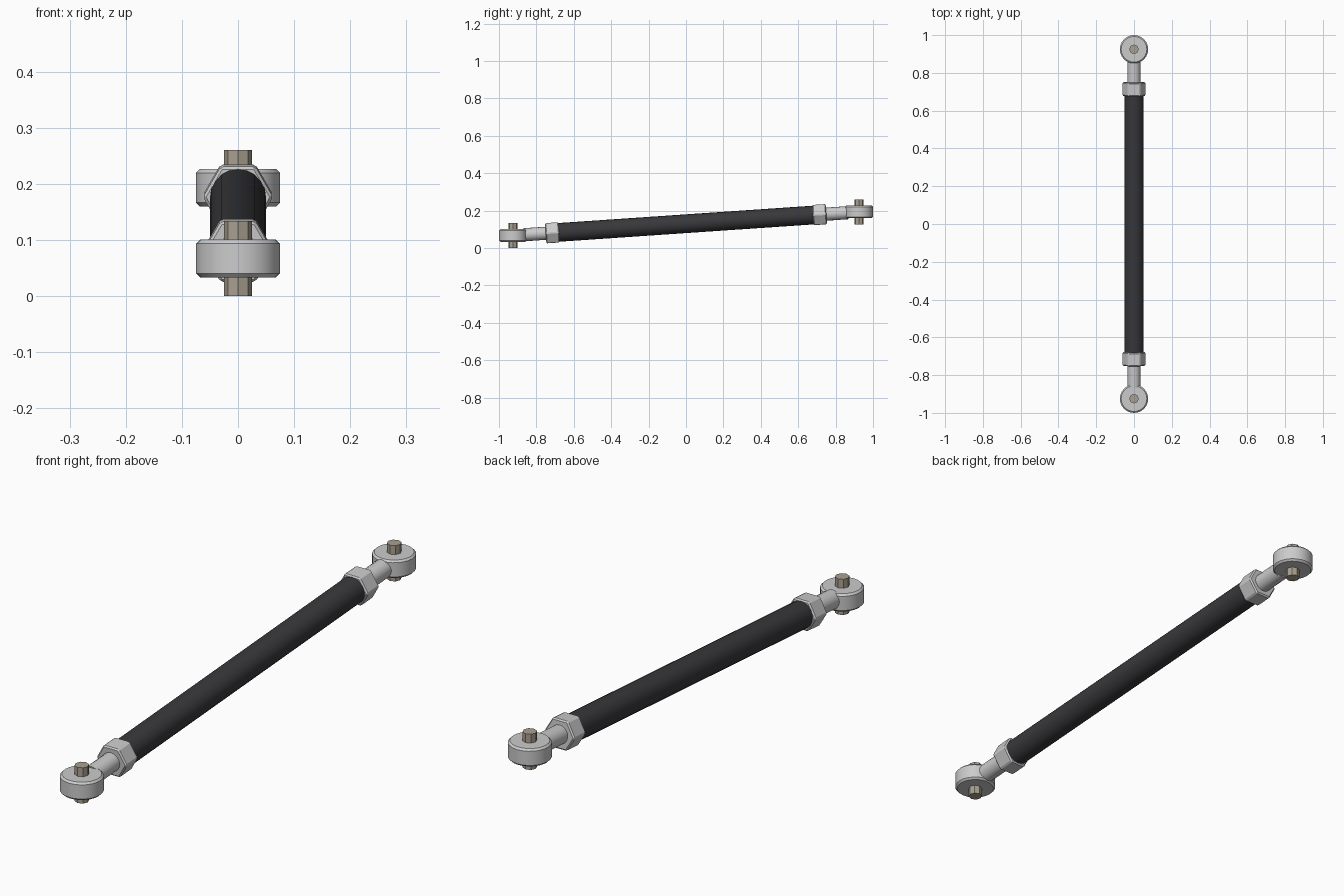
import bpy, bmesh, math
from mathutils import Matrix, Vector

if "Cube" in bpy.data.objects:
    bpy.data.objects.remove(bpy.data.objects["Cube"])

EYE_Y, MID_Z, RISE = 0.925, 0.13, 0.063
TILT = math.atan2(RISE, EYE_Y)


def material(name, color):
    m = bpy.data.materials.new(name)
    m.diffuse_color = (*color, 1)
    m.use_nodes = True
    m.node_tree.nodes["Principled BSDF"].inputs["Base Color"].default_value = m.diffuse_color
    return m


def lathe(name, profile, sides, matrix, mat=None, smooth=True, bevel=0):
    """Closed solid: (radius, height) rings around local z, capped at both ends."""
    bm = bmesh.new()
    rings = []
    for r, h in profile:
        rings.append([bm.verts.new((r * math.cos(2 * math.pi * i / sides),
                                    r * math.sin(2 * math.pi * i / sides), h))
                      for i in range(sides)])
    for a, b in zip(rings, rings[1:]):
        for i in range(sides):
            j = (i + 1) % sides
            bm.faces.new((a[i], a[j], b[j], b[i]))
    bm.faces.new(rings[0][::-1])
    bm.faces.new(rings[-1])
    if bevel:
        bmesh.ops.bevel(bm, geom=bm.edges[:], offset=bevel, segments=1, affect='EDGES')
    bmesh.ops.recalc_face_normals(bm, faces=bm.faces[:])
    me = bpy.data.meshes.new(name)
    bm.to_mesh(me)
    bm.free()
    ob = bpy.data.objects.new(name, me)
    bpy.context.collection.objects.link(ob)
    ob.matrix_world = matrix
    if mat:
        me.materials.append(mat)
    if smooth:
        bpy.ops.object.select_all(action='DESELECT')
        ob.select_set(True)
        bpy.context.view_layer.objects.active = ob
        bpy.ops.object.shade_smooth_by_angle(angle=math.radians(30))
    return ob


dark = material("dark_tube", (0.04, 0.04, 0.045))
bronze = material("pin_metal", (0.40, 0.35, 0.28))

# Rod axis: local z runs from the centre toward the back end
axis = Matrix.Translation((0, 0, MID_Z)) @ Matrix.Rotation(TILT - math.pi / 2, 4, 'X')

# Main tube
lathe("tube", [(0.05, -0.685), (0.05, 0.685)], 20, axis, dark)

for end, s in (("front", -1), ("back", 1)):
    # Lock nut and threaded shank along the tilted axis
    lathe(end + "_lock_nut", [(0.0625, s * 0.68), (0.0625, s * 0.752)], 6, axis,
          smooth=False, bevel=0.005)
    lathe(end + "_shank", [(0.035, s * 0.70), (0.035, s * 0.868)], 16, axis)
    # Upright eye with chamfered rims, and its pin
    eye = Matrix.Translation(Vector((0, s * EYE_Y, MID_Z + s * RISE)))
    lathe(end + "_eye", [(0.068, -0.0335), (0.075, -0.0265),
                         (0.075, 0.0265), (0.068, 0.0335)], 24, eye)
    lathe(end + "_pin", [(0.025, -0.067), (0.025, 0.067)], 8, eye, bronze, smooth=False)
